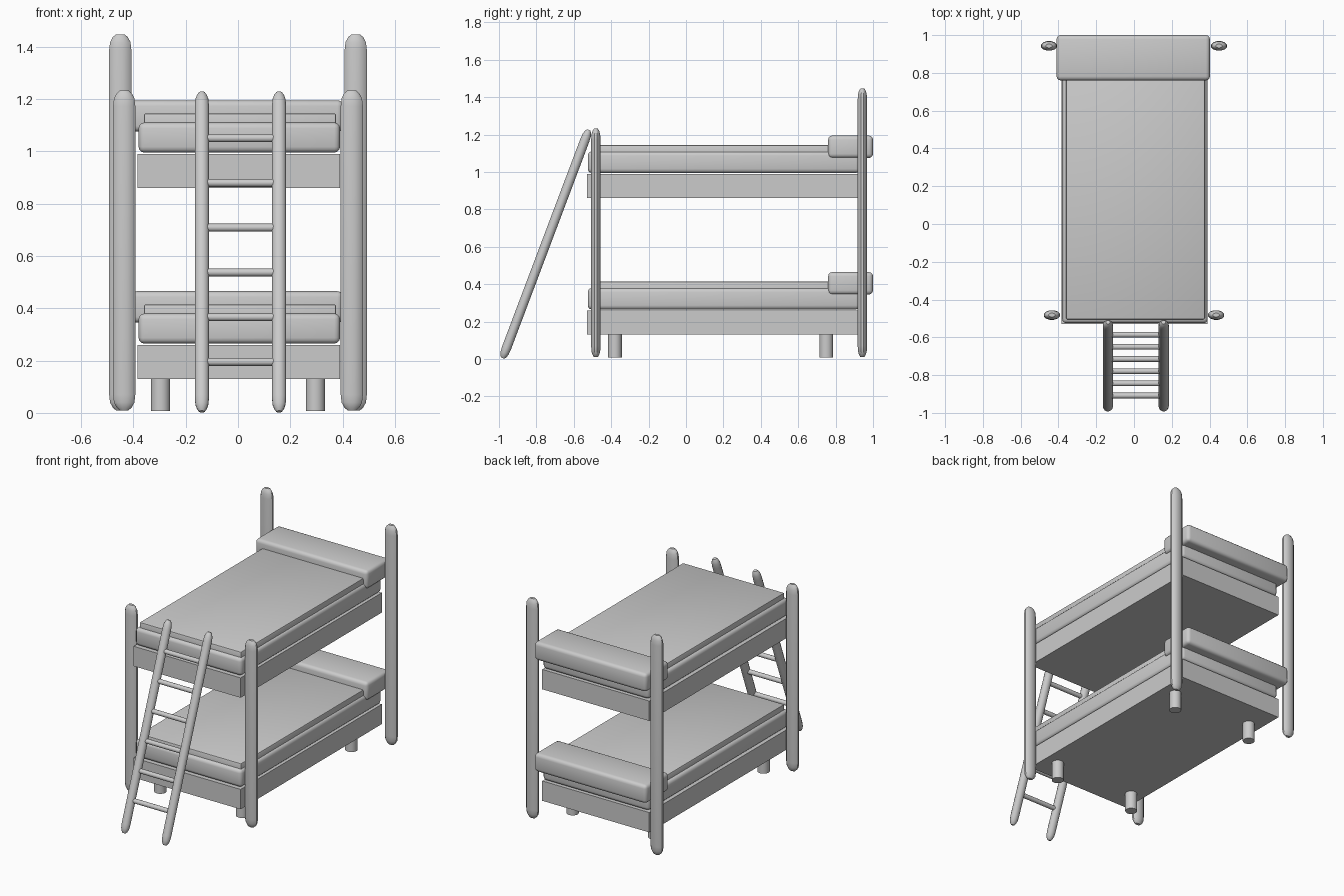
import bpy, bmesh, math
from mathutils import Vector, Matrix

cube = bpy.data.objects.get("Cube")
if cube:
    bpy.data.objects.remove(cube, do_unlink=True)

grey = bpy.data.materials.new("plain grey")
grey.use_nodes = True
colour = (0.6, 0.6, 0.6, 1)
grey.diffuse_color = colour
grey.node_tree.nodes["Principled BSDF"].inputs["Base Color"].default_value = colour


def finish(bm, name, smooth=35):
    bmesh.ops.recalc_face_normals(bm, faces=bm.faces[:])
    mesh = bpy.data.meshes.new(name)
    bm.to_mesh(mesh)
    bm.free()
    mesh.materials.append(grey)
    obj = bpy.data.objects.new(name, mesh)
    bpy.context.collection.objects.link(obj)
    bpy.ops.object.select_all(action='DESELECT')
    obj.select_set(True)
    bpy.context.view_layer.objects.active = obj
    if smooth:
        bpy.ops.object.shade_smooth_by_angle(angle=math.radians(smooth))
    return obj


def box(name, low, high, bevel=0, segments=3):
    """Box between two corners, optionally with rounded edges."""
    low, high = Vector(low), Vector(high)
    bm = bmesh.new()
    bmesh.ops.create_cube(bm, size=1)
    for v in bm.verts:
        v.co = (low + high) / 2 + Vector(a * b for a, b in zip(v.co, high - low))
    if bevel:
        bmesh.ops.bevel(bm, geom=bm.edges[:], offset=bevel, segments=segments,
                        profile=0.5, affect='EDGES')
    return finish(bm, name, 35 if bevel else 0)


def rounded_bar(name, start, end, rx, ry, sides=12):
    """Oval bar with tapered ends running from start to end."""
    start, end = Vector(start), Vector(end)
    length = (end - start).length
    # distance from the tip, and share of the full radius
    tip = [(0, 0.4), (0.012, 0.7), (0.03, 0.92), (0.06, 1)]
    profile = tip + [(length - d, s) for d, s in reversed(tip)]
    tilt = Vector((0, 0, 1)).rotation_difference(end - start).to_matrix()
    bm = bmesh.new()
    rings = []
    for d, s in profile:
        ring = []
        for i in range(sides):
            a = math.tau * (i + 0.5) / sides
            ring.append(bm.verts.new(
                start + tilt @ Vector((rx * s * math.cos(a), ry * s * math.sin(a), d))))
        rings.append(ring)
    for a, b in zip(rings, rings[1:]):
        for i in range(sides):
            j = (i + 1) % sides
            bm.faces.new((a[i], a[j], b[j], b[i]))
    bm.faces.new(rings[0])
    bm.faces.new(rings[-1])
    return finish(bm, name)


def cylinder(name, centre, radius, depth, along_x=False):
    bm = bmesh.new()
    place = Matrix.Translation(centre)
    if along_x:
        place = place @ Matrix.Rotation(math.pi / 2, 4, 'Y')
    bmesh.ops.create_cone(bm, cap_ends=True, segments=20, radius1=radius,
                          radius2=radius, depth=depth, matrix=place)
    return finish(bm, name)


# Two beds: base, mattress, top cover and pillow
for level, z in (("lower", 0.13), ("upper", 0.86)):
    box(level + "_bed_base", (-0.385, -0.53, z), (0.39, 0.93, z + 0.13))
    box(level + "_mattress", (-0.38, -0.525, z + 0.135), (0.39, 0.93, z + 0.25), 0.022)
    box(level + "_cover", (-0.36, -0.505, z + 0.2), (0.375, 0.92, z + 0.285), 0.008, 2)
    box(level + "_pillow", (-0.41, 0.76, z + 0.215), (0.402, 1.0, z + 0.335), 0.022)

# Corner posts and short feet, mirrored left and right
for side, s in (("left", 1), ("right", -1)):
    rounded_bar(side + "_front_post", (s * 0.435, -0.482, 0.01),
                (s * 0.435, -0.482, 1.232), 0.044, 0.026)
    rounded_bar(side + "_back_post", (s * 0.45, 0.943, 0.01),
                (s * 0.45, 0.943, 1.447), 0.044, 0.026)
    for end, y in (("front", -0.38), ("back", 0.75)):
        cylinder(f"{side}_{end}_foot", (s * 0.296, y, 0.07), 0.037, 0.125)

# Leaning ladder: two rails and six rungs
foot_y, foot_z, top_y, top_z = -0.98, 0.005, -0.52, 1.225
for side, x in (("left", 0.157), ("right", -0.138)):
    rounded_bar(side + "_ladder_rail", (x, foot_y, foot_z), (x, top_y, top_z), 0.028, 0.026)
for i in range(6):
    z = 0.195 + 0.171 * i
    y = foot_y + (z - foot_z) * (top_y - foot_y) / (top_z - foot_z)
    cylinder(f"ladder_rung_{i + 1}", (0.0095, y, z), 0.015, 0.27, True)
